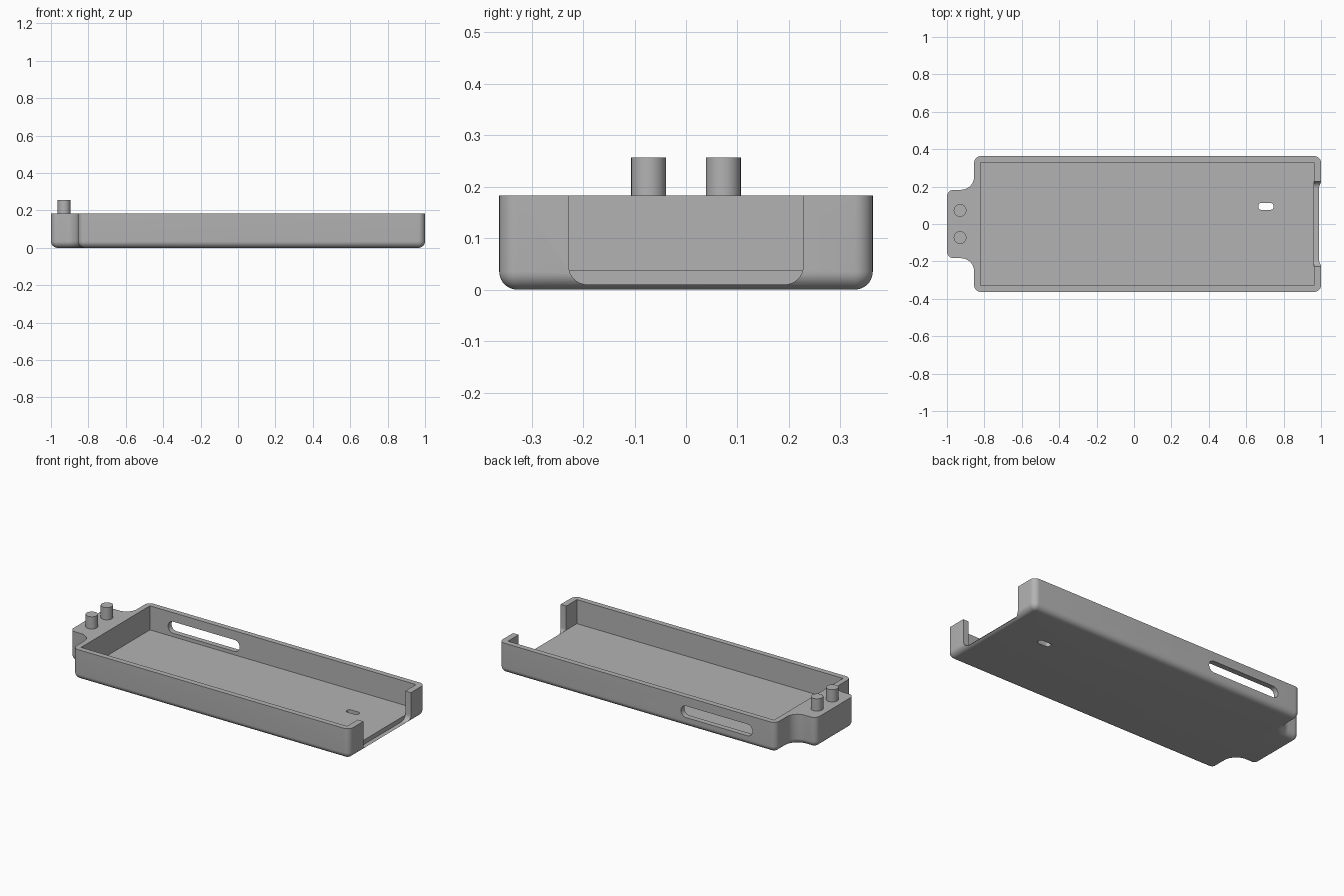
import bpy, bmesh
from math import cos, sin, radians, pi
from mathutils import Matrix

if "Cube" in bpy.data.objects:
    bpy.data.objects.remove(bpy.data.objects["Cube"], do_unlink=True)

HEIGHT, CORNER, FILLET, ROUND = 0.183, 0.036, 0.07, 0.035
BODY_W, TAB_W, BODY_X = 0.363, 0.183, -0.855
FLOOR = 0.037

grey = bpy.data.materials.new("plain grey")
grey.use_nodes = True
colour = (0.45, 0.45, 0.45, 1)
grey.diffuse_color = colour
grey.node_tree.nodes["Principled BSDF"].inputs["Base Color"].default_value = colour


def arc(cx, cy, r, a0, a1, steps=10):
    angles = [radians(a0 + (a1 - a0) * i / steps) for i in range(steps + 1)]
    return [(cx + r * cos(a), cy + r * sin(a)) for a in angles]


def tray_outline(inset):
    """Tray and tab outline, moved inward by inset."""
    r = CORNER - inset
    half = arc(1 - CORNER, BODY_W - CORNER, r, 0, 90)
    half += arc(BODY_X + CORNER, BODY_W - CORNER, r, 90, 180)
    half += arc(BODY_X - FILLET, TAB_W + FILLET, FILLET + inset, 0, -90)
    half += arc(-1 + CORNER, TAB_W - CORNER, r, 90, 180)
    return half + [(x, -y) for x, y in reversed(half)]


def rounded_rect(w, h, r):
    pts = []
    for i, (sx, sy) in enumerate([(1, 1), (-1, 1), (-1, -1), (1, -1)]):
        pts += arc(sx * (w / 2 - r), sy * (h / 2 - r), r, 90 * i, 90 * i + 90)
    return pts


def loft(name, rings, matrix=Matrix()):
    """Closed solid through rings of (points, height)."""
    bm = bmesh.new()
    loops = [[bm.verts.new((x, y, z)) for x, y in pts] for pts, z in rings]
    for low, high in zip(loops, loops[1:]):
        for i in range(len(low)):
            j = (i + 1) % len(low)
            bm.faces.new((low[i], low[j], high[j], high[i]))
    bm.faces.new(loops[0][::-1])
    bm.faces.new(loops[-1])
    bm.transform(matrix)
    bmesh.ops.recalc_face_normals(bm, faces=bm.faces)
    mesh = bpy.data.meshes.new(name)
    bm.to_mesh(mesh)
    bm.free()
    mesh.materials.append(grey)
    obj = bpy.data.objects.new(name, mesh)
    bpy.context.collection.objects.link(obj)
    return obj


def prism(name, pts, depth, matrix):
    return loft(name, [(pts, -depth / 2), (pts, depth / 2)], matrix)


def smooth(obj):
    bpy.ops.object.select_all(action='DESELECT')
    obj.select_set(True)
    bpy.context.view_layer.objects.active = obj
    bpy.ops.object.shade_smooth_by_angle(angle=radians(35))


def cut(obj, cutter):
    cutter.hide_render = True
    mod = obj.modifiers.new("cut", 'BOOLEAN')
    mod.operation, mod.solver, mod.object = 'DIFFERENCE', 'EXACT', cutter
    bpy.context.view_layer.objects.active = obj
    bpy.ops.object.modifier_apply(modifier=mod.name)
    bpy.data.objects.remove(cutter, do_unlink=True)


# Tray with end tab and rounded underside
rings = []
for i in range(11):
    a = i / 10 * pi / 2
    rings.append((tray_outline(ROUND * (1 - sin(a))), ROUND * (1 - cos(a))))
rings.append((tray_outline(0), HEIGHT))
tray = loft("tray", rings)

# Main cavity
x0, x1, w = -0.822, 0.963, 0.33
cut(tray, loft("cavity_cutter", [([(x0, -w), (x1, -w), (x1, w), (x0, w)], z)
                                 for z in (FLOOR, 0.4)]))

# Open end with rounded lower corners
along_x = Matrix(((0, 0, 1, 0), (1, 0, 0, 0), (0, 1, 0, 0), (0, 0, 0, 1)))
cut(tray, prism("end_cutter", rounded_rect(0.456, 0.4, 0.036), 0.1,
                Matrix.Translation((1.0125, 0, 0.21)) @ along_x))

# Long slot in the back wall
cut(tray, prism("slot_cutter", rounded_rect(0.48, 0.07, 0.0345), 0.12,
                Matrix.Translation((-0.46, 0.35, 0.093)) @ Matrix.Rotation(pi / 2, 4, 'X')))

# Small hole through the floor
cut(tray, prism("hole_cutter", rounded_rect(0.08, 0.036, 0.014), 0.2,
                Matrix.Translation((0.705, 0.094, 0.02))))
smooth(tray)

# Two pins on the tab
for side, y in (("left", 0.0725), ("right", -0.0725)):
    ring = arc(-0.93, y, 0.034, 0, 348.75, 31)
    smooth(loft("pin_" + side, [(ring, HEIGHT - 0.01), (ring, 0.257)]))
